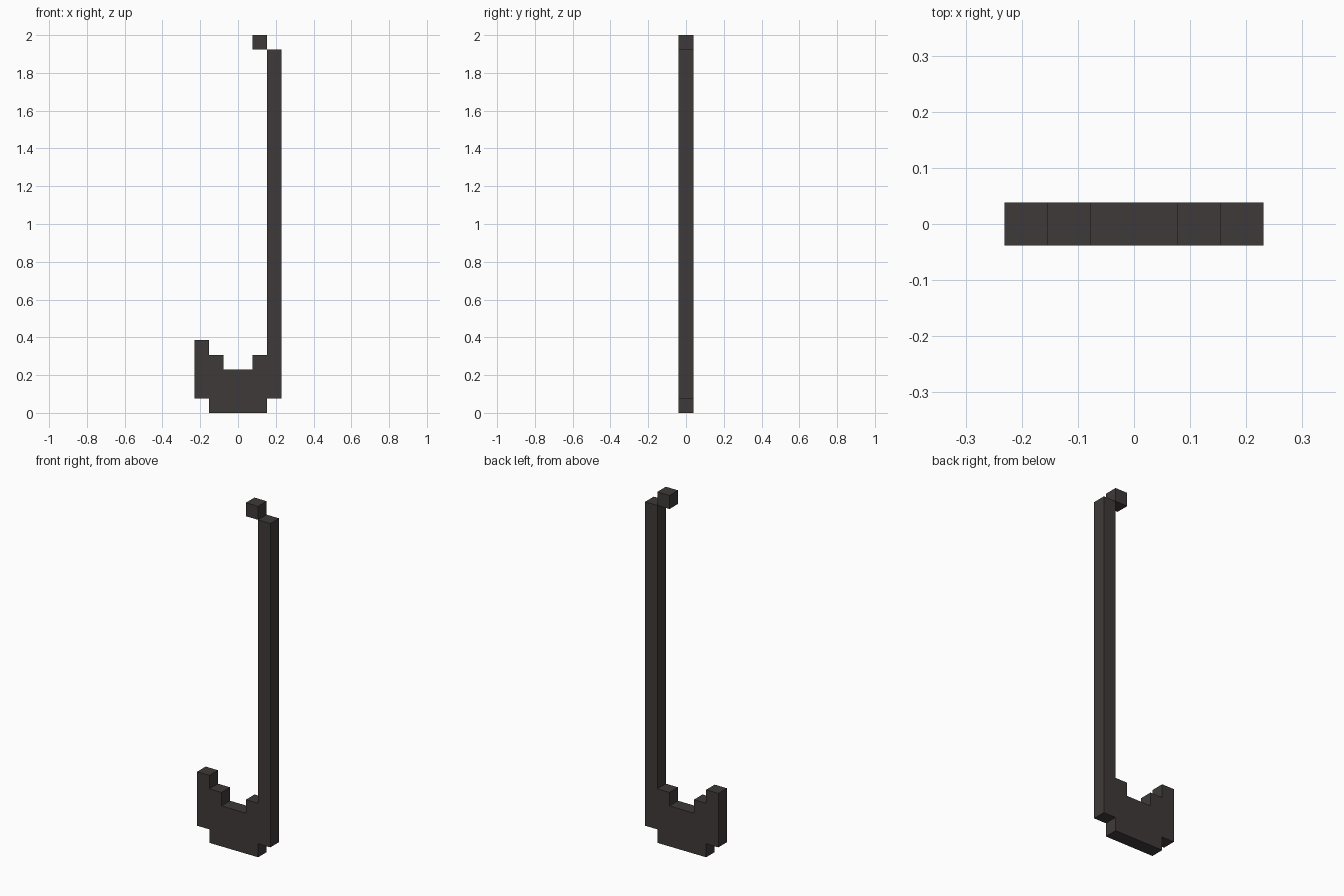
import bpy, bmesh

if "Cube" in bpy.data.objects:
    bpy.data.objects.remove(bpy.data.objects["Cube"])

U = 2 / 26  # one block: the model is 26 blocks tall, 6 wide, 1 deep

iron = bpy.data.materials.new("dark iron")
iron.diffuse_color = (0.051, 0.042, 0.042, 1)
iron.use_nodes = True
iron.node_tree.nodes["Principled BSDF"].inputs["Base Color"].default_value = iron.diffuse_color


def extruded_profile(name, outline):
    """Extrude an x/z outline (in blocks) one block deep, centred on y."""
    bm = bmesh.new()
    verts = [bm.verts.new(((x - 3) * U, -U / 2, z * U)) for x, z in outline]
    face = bm.faces.new(verts)
    ext = bmesh.ops.extrude_face_region(bm, geom=[face], use_keep_orig=True)
    moved = [g for g in ext["geom"] if isinstance(g, bmesh.types.BMVert)]
    bmesh.ops.translate(bm, verts=moved, vec=(0, U, 0))
    bmesh.ops.recalc_face_normals(bm, faces=bm.faces)
    mesh = bpy.data.meshes.new(name)
    bm.to_mesh(mesh)
    bm.free()
    mesh.materials.append(iron)
    obj = bpy.data.objects.new(name, mesh)
    bpy.context.collection.objects.link(obj)
    return obj


# Stepped hook with the long straight shaft rising from its right side
extruded_profile("hook_and_shaft", [
    (1, 0), (5, 0), (5, 1), (6, 1), (6, 25), (5, 25), (5, 4), (4, 4),
    (4, 3), (2, 3), (2, 4), (1, 4), (1, 5), (0, 5), (0, 1), (1, 1)])

# Single block at the top, touching the shaft along its edge
extruded_profile("top_block", [(4, 25), (5, 25), (5, 26), (4, 26)])
